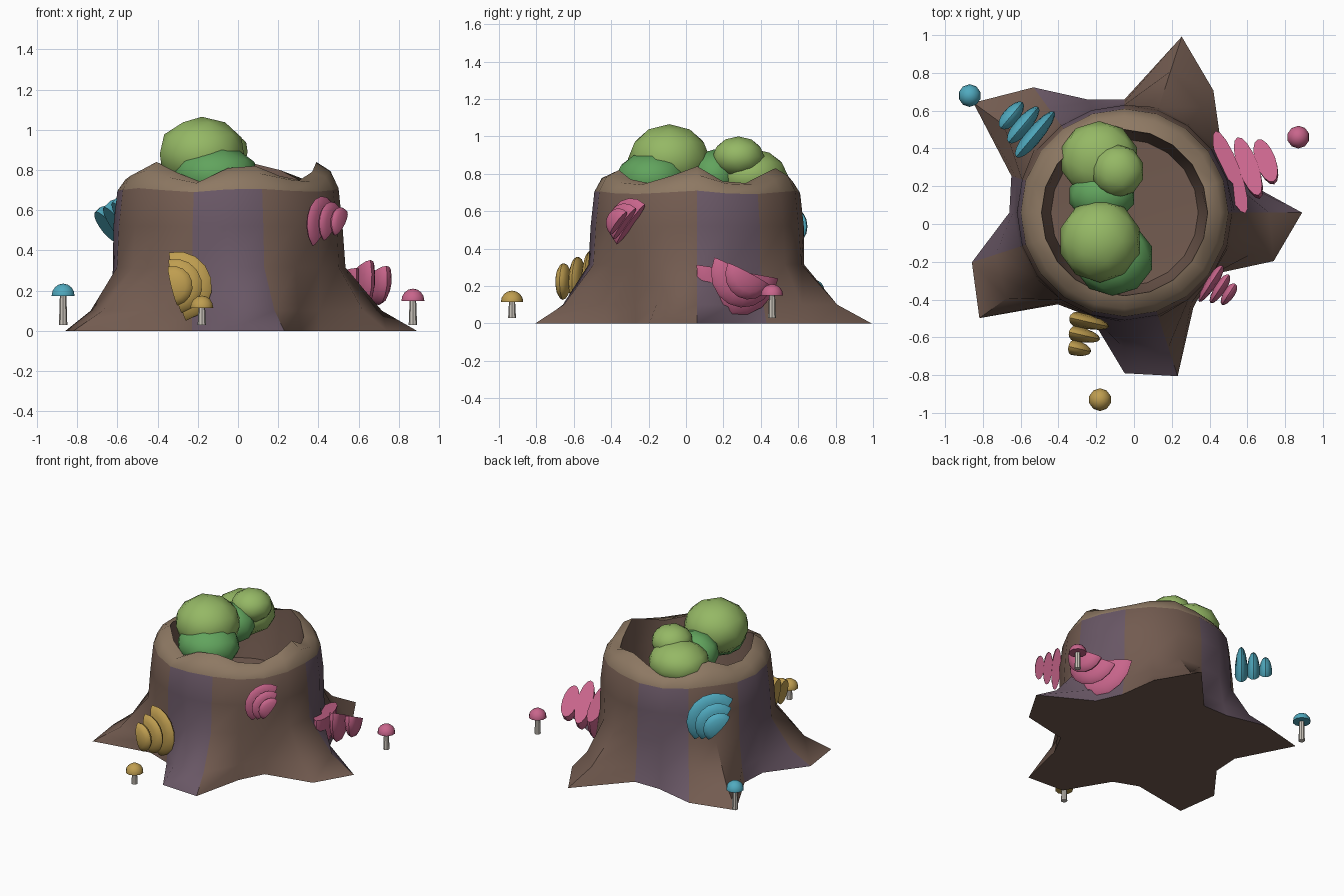
import bpy, bmesh
from math import sin, cos, radians, pi
from mathutils import Vector, Matrix

if "Cube" in bpy.data.objects:
    bpy.data.objects.remove(bpy.data.objects["Cube"])


def mat(name, r, g, b):
    m = bpy.data.materials.new(name)
    m.diffuse_color = (r, g, b, 1)
    m.use_nodes = True
    m.node_tree.nodes["Principled BSDF"].inputs["Base Color"].default_value = m.diffuse_color
    return m


BARK = mat("bark", 0.17, 0.105, 0.08)
STREAK = mat("bark_streak", 0.14, 0.095, 0.13)
RIM = mat("rim_wood", 0.27, 0.19, 0.125)
MOSS_L = mat("moss_light", 0.30, 0.48, 0.13)
MOSS_D = mat("moss_dark", 0.12, 0.37, 0.11)
STEM = mat("stem", 0.60, 0.56, 0.50)
YELLOW = mat("yellow", 0.52, 0.34, 0.08)
PINK = mat("pink", 0.58, 0.13, 0.26)
BLUE = mat("blue", 0.08, 0.40, 0.52)


def finish(bm, name, mats, angle=40):
    bmesh.ops.recalc_face_normals(bm, faces=bm.faces[:])
    me = bpy.data.meshes.new(name)
    bm.to_mesh(me)
    bm.free()
    ob = bpy.data.objects.new(name, me)
    bpy.context.collection.objects.link(ob)
    for m in mats:
        me.materials.append(m)
    bpy.ops.object.select_all(action='DESELECT')
    ob.select_set(True)
    bpy.context.view_layer.objects.active = ob
    bpy.ops.object.shade_smooth_by_angle(angle=radians(angle))
    return ob


# Hollow stump: 20-sided rings lofted from star-shaped roots to jagged rim and hollow
CX, CY, N = -0.05, 0.06, 20
ROOT = [.94, .62, .63, .80, .98, .60, .63, .82, .99, .63,
        .61, .85, .95, .60, .58, .85, .91, .62, .56, .83]
JAG = [.84, .76, .75, .80, .83, .78, .76, .80, .84, .78,
       .77, .80, .84, .79, .74, .81, .82, .77, .75, .79]
# radius, height, share of root flare, share of rim jaggedness
RINGS = [(.57, 0, 1, 0), (.57, .10, .53, 0), (.57, .315, .04, 0), (.57, .52, 0, 0),
         (.55, .70, 0, .2), (.51, .765, 0, .6), (.44, .79, 0, 1),
         (.425, .62, 0, 0), (.39, .42, 0, 0)]
bm = bmesh.new()
loops = []
for r, z, flare, jag in RINGS:
    ring = []
    for i in range(N):
        a = 2 * pi * i / N
        rr = r + (ROOT[i] - r) * flare
        ring.append(bm.verts.new((CX + rr * cos(a), CY + rr * sin(a),
                                  z + (JAG[i] - .79) * jag)))
    loops.append(ring)
for k in range(len(loops) - 1):
    for i in range(N):
        j = (i + 1) % N
        f = bm.faces.new((loops[k][i], loops[k][j], loops[k + 1][j], loops[k + 1][i]))
        if k in (4, 5):
            f.material_index = 1
        elif k < 4 and any(s in (i, j) for s in (1, 6, 10, 15)):
            f.material_index = 2
# Floor of the hollow and flat underside
for ring, z in ((loops[-1], .40), (loops[0], 0)):
    c = bm.verts.new((CX, CY, z))
    for i in range(N):
        bm.faces.new((ring[i], ring[(i + 1) % N], c))
finish(bm, "stump", [BARK, RIM, STREAK], 50)

# Moss clumps: centre, radii, material
MOSS = [((-.18, -.09, .88), (.22, .22, .185), MOSS_L),
        ((-.11, -.18, .775), (.215, .20, .145), MOSS_D),
        ((-.185, .345, .79), (.21, .20, .145), MOSS_L),
        ((-.085, .28, .89), (.14, .14, .11), MOSS_L),
        ((-.17, .15, .79), (.18, .14, .14), MOSS_D)]
for n, (c, s, m) in enumerate(MOSS):
    bm = bmesh.new()
    bmesh.ops.create_icosphere(bm, subdivisions=2, radius=1,
                               matrix=Matrix.LocRotScale(Vector(c), None, Vector(s)))
    finish(bm, f"moss_clump_{n + 1}", [m], 60)


# Half of a flattened sphere, the part on the positive side of the given axis
def half_sphere(bm, segments, size, axis):
    bmesh.ops.create_uvsphere(bm, u_segments=segments, v_segments=8, radius=1)
    bmesh.ops.scale(bm, vec=size, verts=bm.verts[:])
    cut = bmesh.ops.bisect_plane(bm, geom=bm.verts[:] + bm.edges[:] + bm.faces[:],
                                 plane_co=Vector(axis) * -.001, plane_no=axis,
                                 clear_inner=True)
    edges = [g for g in cut['geom_cut'] if isinstance(g, bmesh.types.BMEdge)]
    bmesh.ops.holes_fill(bm, edges=edges, sides=0)


# Shelf fungus: three shrinking half discs stacked outward from the bark
def shelf(name, centre, azimuth, bulk, r, gap, m, twist=(0, 0, 0)):
    az = radians(azimuth)
    axis = Vector((cos(az), sin(az), 0))
    u = Vector((-sin(az), cos(az), 0))
    for k, s in enumerate((1, .78, .57)):
        ph = radians(bulk + twist[k])
        d = u * cos(ph) + Vector((0, 0, sin(ph)))
        rot = Matrix((d, axis.cross(d), axis)).transposed().to_4x4()
        bm = bmesh.new()
        half_sphere(bm, 16, (r * s, r * s, gap * .54), (1, 0, 0))
        p = Vector(centre) + axis * gap * k + d * r * (1 - s) * .15
        bmesh.ops.transform(bm, matrix=Matrix.Translation(p) @ rot, verts=bm.verts[:])
        finish(bm, f"{name}_{k + 1}", [m], 50)


shelf("yellow_shelf", (-.30, -.505, .22), -103, 14, .175, .075, YELLOW)
shelf("large_pink_shelf", (.51, .275, .275), 20, -117, .235, .098, PINK, (18, 0, 0))
shelf("small_pink_shelf", (.42, -.295, .53), -33, 140, .14, .055, PINK)
shelf("blue_shelf", (-.54, .455, .51), 140, 135, .185, .08, BLUE)

# Little mushrooms: stem and half-dome cap
for name, x, y, z, m in (("yellow", -.18, -.93, .115, YELLOW),
                         ("pink", .87, .46, .15, PINK),
                         ("blue", -.87, .68, .175, BLUE)):
    bm = bmesh.new()
    bmesh.ops.create_cone(bm, cap_ends=True, segments=8, radius1=.021, radius2=.016,
                          depth=z - .02,
                          matrix=Matrix.Translation((x, y, .03 + (z - .02) / 2)))
    finish(bm, name + "_mushroom_stem", [STEM])
    bm = bmesh.new()
    half_sphere(bm, 10, (.06, .06, .06), (0, 0, 1))
    bmesh.ops.translate(bm, vec=(x, y, z), verts=bm.verts[:])
    finish(bm, name + "_mushroom_cap", [m], 50)
